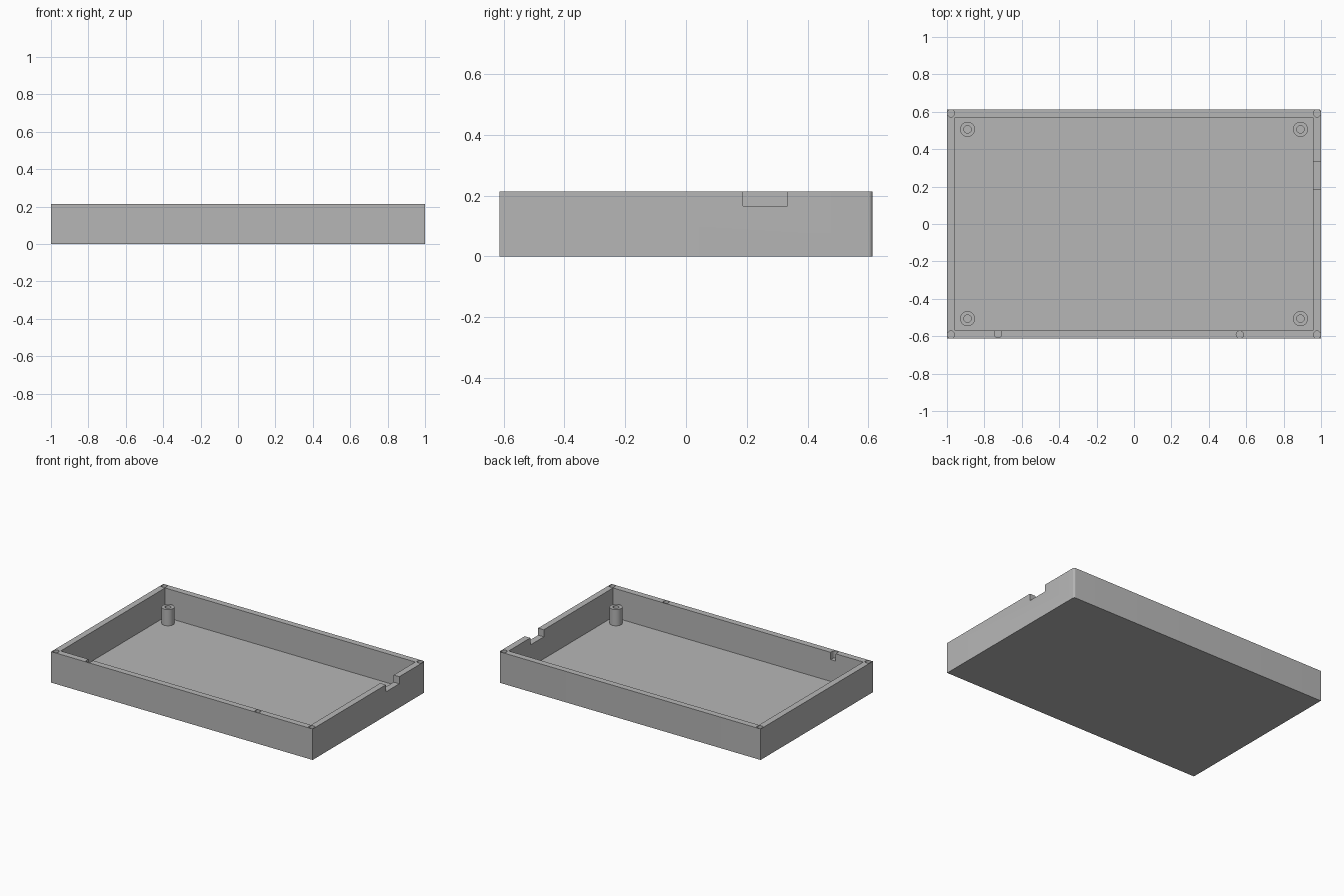
import bpy
import bmesh
from math import cos, sin, pi

cube = bpy.data.objects.get("Cube")
if cube:
    bpy.data.objects.remove(cube, do_unlink=True)

# Main dimensions
HX, HY, TOP = 1.0, 0.613, 0.214
WALL, FLOOR = 0.043, 0.013
HOLE_R = 0.0195
IN = WALL / 2           # hole centres sit mid-wall

grey = bpy.data.materials.new("light grey")
grey.use_nodes = True
COLOUR = (0.47, 0.47, 0.47, 1)
grey.diffuse_color = COLOUR
grey.node_tree.nodes["Principled BSDF"].inputs["Base Color"].default_value = COLOUR


def rect(x0, x1, y0, y1):
    return [(x0, y0), (x1, y0), (x1, y1), (x0, y1)]


def arc(cx, cy, r, a0, a1, n):
    return [(cx + r * cos(a0 + (a1 - a0) * i / n),
             cy + r * sin(a0 + (a1 - a0) * i / n)) for i in range(n + 1)]


def circle(cx, cy, r, n=32):
    return arc(cx, cy, r, 0, 2 * pi, n)[:-1]


def prism(name, outline, z0, z1):
    """Upright solid with the given counter-clockwise outline."""
    bm = bmesh.new()
    base = bm.faces.new([bm.verts.new((x, y, z0)) for x, y in outline])
    grown = bmesh.ops.extrude_face_region(bm, geom=[base], use_keep_orig=True)
    for v in grown["geom"]:
        if isinstance(v, bmesh.types.BMVert):
            v.co.z = z1
    bmesh.ops.recalc_face_normals(bm, faces=bm.faces)
    mesh = bpy.data.meshes.new(name)
    bm.to_mesh(mesh)
    bm.free()
    mesh.materials.append(grey)
    obj = bpy.data.objects.new(name, mesh)
    bpy.context.collection.objects.link(obj)
    return obj


def cut(target, outline, z0, z1):
    """Subtract a prism from the target and discard the cutter."""
    cutter = prism("cutter", outline, z0, z1)
    cutter.hide_render = True
    mod = target.modifiers.new("cut", "BOOLEAN")
    mod.operation = "DIFFERENCE"
    mod.solver = "EXACT"
    mod.object = cutter
    bpy.context.view_layer.objects.active = target
    bpy.ops.object.modifier_apply(modifier=mod.name)
    bpy.data.objects.remove(cutter, do_unlink=True)


def smooth(obj):
    bpy.ops.object.select_all(action="DESELECT")
    obj.select_set(True)
    bpy.context.view_layer.objects.active = obj
    bpy.ops.object.shade_smooth_by_angle(angle=0.5)


# Open tray with one lightly rounded corner
FILLET = 0.013
outline = [(-HX, HY), (-HX, -HY), (HX, -HY)]
outline += arc(HX - FILLET, HY - FILLET, FILLET, 0, pi / 2, 6)
tray = prism("tray", outline, 0, TOP)
ABOVE = TOP + 0.05
cut(tray, rect(-HX + WALL, HX - WALL, -HY + WALL, HY - WALL), FLOOR, ABOVE)

# Cable notch in the side wall
cut(tray, rect(HX - WALL - 0.02, HX + 0.02, 0.187, 0.334), 0.165, ABOVE)

# Blind holes in the rim corners and the front wall
for sx in (-1, 1):
    for sy in (-1, 1):
        cut(tray, circle(sx * (HX - IN), sy * (HY - IN), HOLE_R, 24),
            TOP - 0.1, ABOVE)
cut(tray, circle(0.566, -HY + IN, HOLE_R, 24), TOP - 0.05, ABOVE)

# Round-ended slot open to the inside of the front wall
slot = arc(-0.727, -HY + 0.024, 0.019, pi, 2 * pi, 12)
slot += [(-0.708, -HY + WALL + 0.02), (-0.746, -HY + WALL + 0.02)]
cut(tray, slot, TOP - 0.05, ABOVE)
smooth(tray)

# Hollow screw posts on the floor
for sx, side in ((-1, "right"), (1, "left")):
    for sy, end in ((-1, "front"), (1, "back")):
        x, y = sx * 0.89, sy * 0.506
        post = prism(f"screw_post_{end}_{side}", circle(x, y, 0.04), FLOOR - 0.005, 0.125)
        cut(post, circle(x, y, 0.02, 24), FLOOR, 0.2)
        smooth(post)
